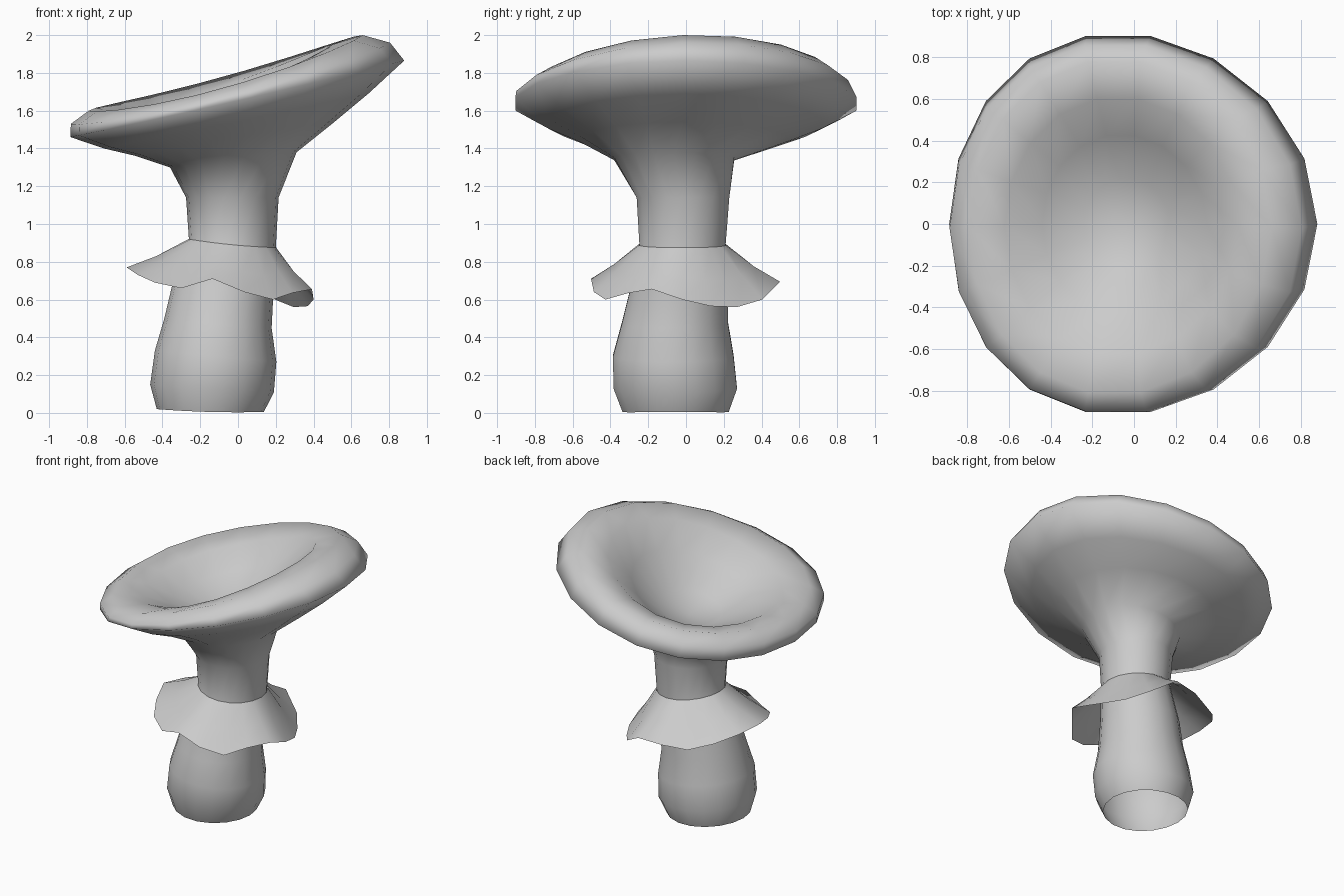
import bpy, bmesh
from math import cos, sin, radians

N = 18


def ring(xl, zl, xr, zr, y0, y1, zm, shift=0, tilt=0):
    """Tilted oval: left/right ends in x-z, extent in y, mid height,
    sideways shift of the middle, rise towards the back."""
    pts = []
    for i in range(N):
        c, s = cos(radians(i * 20)), sin(radians(i * 20))
        z = zm + (zr - zl) / 2 * c + ((zr + zl) / 2 - zm) * c * c + tilt * s
        pts.append(((xl + xr) / 2 + (xr - xl) / 2 * c + shift * s * s,
                    (y0 + y1) / 2 + (y1 - y0) / 2 * s, z))
    return pts


def loft(name, rings, tip=None):
    bm = bmesh.new()
    loops = [[bm.verts.new(p) for p in r] for r in rings]
    for a, b in zip(loops, loops[1:]):
        for i in range(N):
            j = (i + 1) % N
            bm.faces.new((a[i], a[j], b[j], b[i]))
    if tip:
        t = bm.verts.new(tip)
        for i in range(N):
            bm.faces.new((loops[-1][i], loops[-1][(i + 1) % N], t))
    for f in bm.faces:
        f.smooth = True
    me = bpy.data.meshes.new(name)
    bm.to_mesh(me)
    bm.free()
    ob = bpy.data.objects.new(name, me)
    bpy.context.collection.objects.link(ob)
    return ob


# Stem and funnel-shaped cap, from the open base to the bowl centre
body = [
    (-.43, .02, .137, .005, -.34, .23, .005),
    (-.465, .15, .19, .11, -.388, .275, .13),
    (-.44, .33, .203, .27, -.392, .257, .30),
    (-.39, .50, .178, .45, -.345, .228, .47),
    (-.35, .67, .187, .63, -.30, .225, .65),
    (-.26, .92, .20, .875, -.25, .213, .89),
    (-.275, 1.14, .215, 1.14, -.265, .233, 1.14),
    (-.36, 1.30, .31, 1.38, -.385, .26, 1.345),
    (-.54, 1.36, .51, 1.54, -.57, .54, 1.45, -.04),
    (-.71, 1.40, .69, 1.69, -.74, .73, 1.53, -.06),
    (-.887, 1.46, .88, 1.865, -.917, .917, 1.635, -.075),
    (-.885, 1.53, .805, 1.96, -.912, .87, 1.695, -.05, .03),
    (-.79, 1.60, .66, 2.0, -.82, .79, 1.745, -.03, .03),
    (-.62, 1.58, .50, 1.95, -.63, .61, 1.71, -.02, .02),
    (-.44, 1.50, .35, 1.77, -.43, .43, 1.60, -.02),
    (-.24, 1.43, .17, 1.55, -.22, .22, 1.48),
]
loft("stem_and_cap", [ring(*r) for r in body], (-.03, 0, 1.44))

# Wavy skirt around the stem: radius and height of the hem every 20 degrees
hem_r = [.45, .446, .45, .49, .525, .50, .49, .50, .53,
         .54, .51, .51, .50, .49, .475, .47, .44, .47]
hem_z = [.60, .565, .56, .60, .695, .68, .66, .70, .75,
         .77, .73, .69, .66, .71, .64, .60, .635, .655]
top = ring(-.262, .92, .202, .875, -.252, .214, .89)
hem = [(-.05 + r * cos(radians(i * 20)), -.02 + r * sin(radians(i * 20)), z)
       for i, (r, z) in enumerate(zip(hem_r, hem_z))]
mid = [(a[0] * .48 + b[0] * .52, a[1] * .48 + b[1] * .52, (a[2] + b[2]) / 2 - .015)
       for a, b in zip(top, hem)]
loft("skirt", [hem, mid, top])
